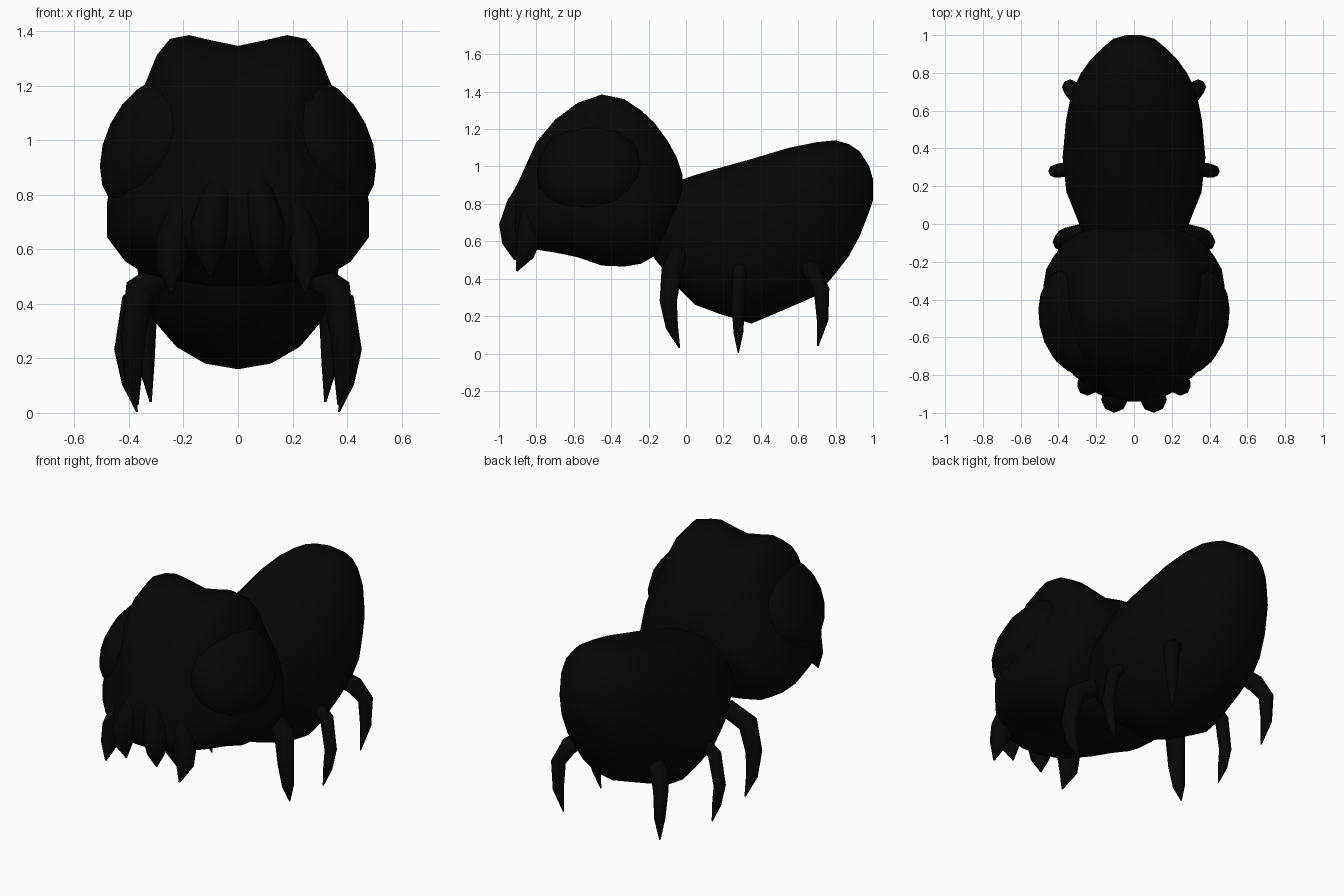
import bpy, bmesh, math
from mathutils import Vector, Matrix

black = bpy.data.materials.new("black")
black.diffuse_color = (0.002, 0.002, 0.002, 1)


def finish(name, bm, angle=60):
    bmesh.ops.recalc_face_normals(bm, faces=bm.faces)
    me = bpy.data.meshes.new(name)
    bm.to_mesh(me)
    bm.free()
    ob = bpy.data.objects.new(name, me)
    bpy.context.collection.objects.link(ob)
    me.materials.append(black)
    bpy.ops.object.select_all(action='DESELECT')
    ob.select_set(True)
    bpy.context.view_layer.objects.active = ob
    bpy.ops.object.shade_smooth_by_angle(angle=math.radians(angle))
    return ob


def skin(bm, rings):
    """Bridge rings of points and cap both ends."""
    vs = [[bm.verts.new(p) for p in r] for r in rings]
    n = len(vs[0])
    for a, b in zip(vs, vs[1:]):
        for i in range(n):
            j = (i + 1) % n
            bm.faces.new((a[i], a[j], b[j], b[i]))
    bm.faces.new(vs[0])
    bm.faces.new(vs[-1])


def loft(name, section, stations):
    """Section is (x in -1..1, height in 0..1); stations are (y, low, high, half width)."""
    bm = bmesh.new()
    skin(bm, [[(x * w, y, lo + h * (hi - lo)) for x, h in section]
              for y, lo, hi, w in stations])
    return finish(name, bm)


def claw(name, path, radii, sides=8):
    """Tapered limb along a bent path."""
    pts = [Vector(p) for p in path]
    bm = bmesh.new()
    rings = []
    for i, p in enumerate(pts):
        d = (pts[min(i + 1, len(pts) - 1)] - pts[max(i - 1, 0)]).normalized()
        u = d.cross(Vector((0, 1, 0))).normalized()
        v = d.cross(u)
        rings.append([p + radii[i] * (u * math.cos(t) + v * math.sin(t))
                      for t in (2 * math.pi * k / sides for k in range(sides))])
    skin(bm, rings)
    return finish(name, bm)


# Abdomen: rounded, slightly boxy sections
def spow(c, e):
    return math.copysign(abs(c) ** e, c)


oval = []
for k in range(20):
    t = 2 * math.pi * k / 20
    e = 0.8 if math.sin(t) > 0 else 0.97
    oval.append((spow(math.cos(t), e), 0.5 + 0.5 * spow(math.sin(t), e)))
loft("abdomen", oval, [
    (-0.17, 0.51, 0.85, 0.20), (-0.05, 0.36, 0.92, 0.27), (0.05, 0.26, 0.955, 0.31),
    (0.17, 0.215, 0.99, 0.358), (0.35, 0.16, 1.04, 0.378), (0.55, 0.245, 1.10, 0.36),
    (0.70, 0.31, 1.13, 0.33), (0.80, 0.43, 1.14, 0.28), (0.87, 0.52, 1.12, 0.23),
    (0.93, 0.63, 1.08, 0.17), (0.98, 0.76, 1.00, 0.11), (1.0, 0.82, 0.93, 0.04)])

# Head: wide cheeks and two lobes on the crown
half = [(0.21, 0), (0.46, 0.02), (0.71, 0.05), (0.86, 0.1), (1, 0.2), (1, 0.33),
        (0.94, 0.5), (0.83, 0.66), (0.69, 0.83), (0.62, 0.92), (0.52, 0.985),
        (0.375, 1), (0.21, 0.98)]
outline = [(0, 0)] + half + [(0, 0.957)] + [(-x, h) for x, h in reversed(half)]
loft("head", outline, [
    (-0.94, 0.66, 0.84, 0.10), (-0.90, 0.59, 0.91, 0.19), (-0.85, 0.565, 1.02, 0.26),
    (-0.80, 0.555, 1.13, 0.32), (-0.70, 0.54, 1.25, 0.41), (-0.58, 0.515, 1.34, 0.46),
    (-0.45, 0.47, 1.385, 0.48), (-0.33, 0.465, 1.36, 0.48), (-0.24, 0.48, 1.30, 0.465),
    (-0.17, 0.52, 1.235, 0.425), (-0.10, 0.65, 1.14, 0.37), (-0.05, 0.76, 1.05, 0.30),
    (-0.02, 0.86, 0.96, 0.20)])

# Paired parts
for side, s in (("left", -1), ("right", 1)):
    # Bulging eye, leaning inward at the top and front
    bm = bmesh.new()
    bmesh.ops.create_uvsphere(bm, u_segments=16, v_segments=10, radius=1)
    bm.transform(Matrix.Translation((s * 0.313, -0.515, 0.985))
                 @ Matrix.Rotation(-s * math.radians(26), 4, 'Y')
                 @ Matrix.Rotation(-s * math.radians(12), 4, 'Z')
                 @ Matrix.Diagonal((0.165, 0.29, 0.265, 1)))
    finish(side + "_eye", bm)

    limbs = {
        "inner_fang": ([(0.045, -0.85, 0.92), (0.075, -0.90, 0.81), (0.105, -0.93, 0.68),
                        (0.108, -0.93, 0.59), (0.10, -0.915, 0.50)],
                       [0.015, 0.055, 0.07, 0.052, 0.004]),
        "outer_fang": ([(0.15, -0.79, 0.90), (0.195, -0.825, 0.77), (0.237, -0.84, 0.63),
                        (0.25, -0.86, 0.53), (0.245, -0.905, 0.44)],
                       [0.015, 0.055, 0.065, 0.05, 0.004]),
        "front_leg": ([(0.24, -0.04, 0.53), (0.36, -0.075, 0.45), (0.385, -0.095, 0.28),
                       (0.385, -0.075, 0.14), (0.368, -0.035, 0.03)],
                      [0.05, 0.056, 0.046, 0.033, 0.004]),
        "middle_leg": ([(0.28, 0.29, 0.50), (0.39, 0.285, 0.41), (0.42, 0.28, 0.23),
                        (0.40, 0.28, 0.11), (0.37, 0.28, 0.003)],
                       [0.034, 0.038, 0.034, 0.026, 0.003]),
        "rear_leg": ([(0.20, 0.62, 0.50), (0.30, 0.68, 0.43), (0.34, 0.725, 0.34),
                      (0.337, 0.73, 0.18), (0.32, 0.705, 0.04)],
                     [0.045, 0.05, 0.042, 0.031, 0.004]),
    }
    for part, (path, radii) in limbs.items():
        claw(f"{side}_{part}", [(s * x, y, z) for x, y, z in path], radii)
